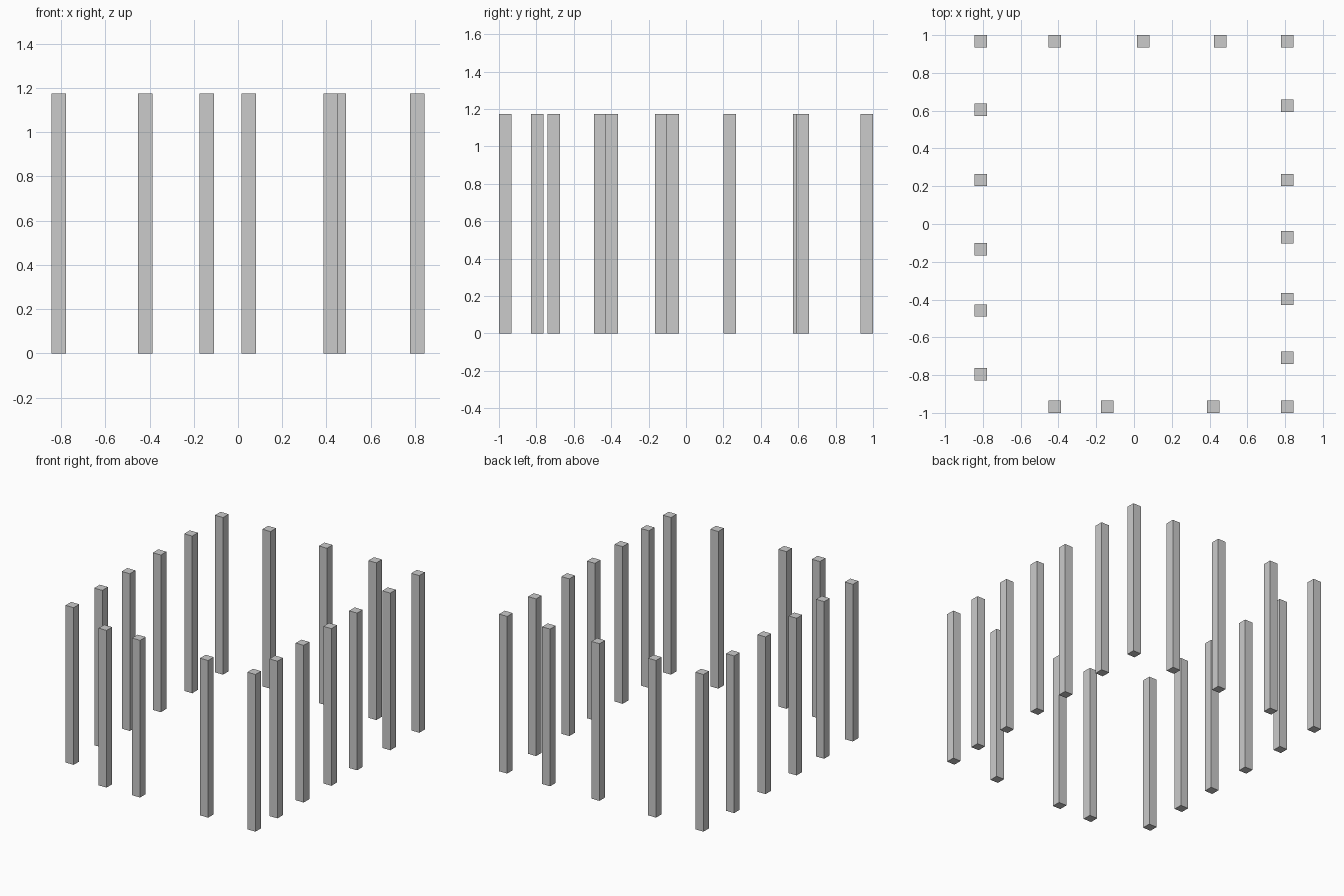
import bpy

if "Cube" in bpy.data.objects:
    bpy.data.objects.remove(bpy.data.objects["Cube"])

WIDTH, HEIGHT = 0.066, 1.174   # square post section and height
X, Y = 0.811, 0.967            # post centre lines of the rectangle


def post(name, x, y):
    bpy.ops.mesh.primitive_cube_add(size=1, location=(x, y, HEIGHT / 2))
    obj = bpy.context.object
    obj.name = name
    obj.scale = (WIDTH, WIDTH, HEIGHT)


# Unevenly spaced posts along each side of the enclosure
rows = {
    "back_post": [(x, Y) for x in (-X, -0.419, 0.048, 0.456, X)],
    "front_post": [(x, -Y) for x in (-0.419, -0.142, 0.42, X)],
    "left_post": [(-X, y) for y in (0.604, 0.233, -0.133, -0.458, -0.796)],
    "right_post": [(X, y) for y in (0.625, 0.233, -0.07, -0.397, -0.707)],
}
for name, places in rows.items():
    for i, (x, y) in enumerate(places, 1):
        post(f"{name}_{i}", x, y)
